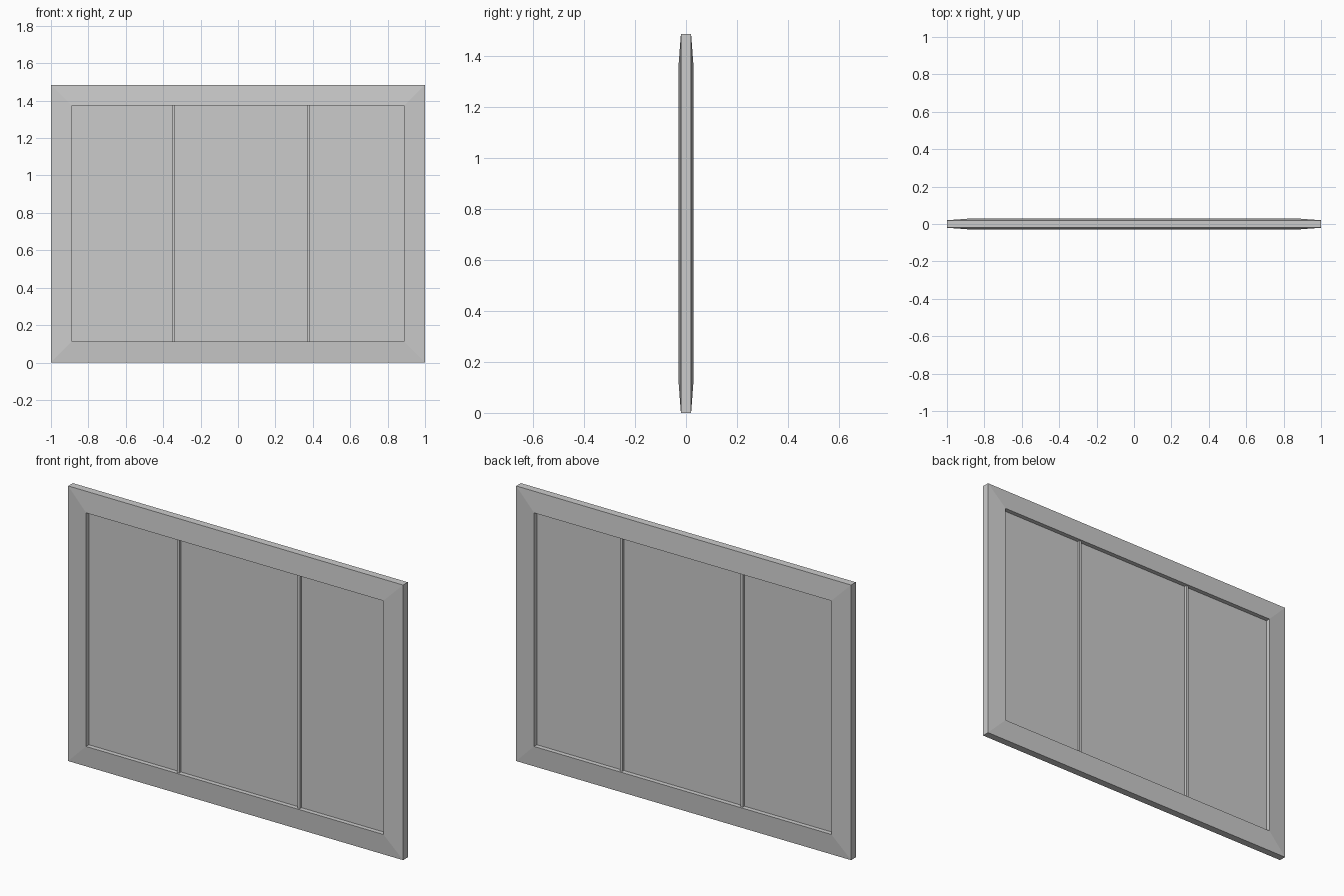
import bpy, bmesh

if "Cube" in bpy.data.objects:
    bpy.data.objects.remove(bpy.data.objects["Cube"])

H = 1.485          # overall height
PANEL_Y = 0.004    # half thickness of the pane


def make_object(name, bm):
    bmesh.ops.recalc_face_normals(bm, faces=bm.faces)
    mesh = bpy.data.meshes.new(name)
    bm.to_mesh(mesh)
    bm.free()
    obj = bpy.data.objects.new(name, mesh)
    bpy.context.collection.objects.link(obj)
    return obj


def box(name, x0, x1, y0, y1, z0, z1):
    bm = bmesh.new()
    bmesh.ops.create_cube(bm, size=1)
    for v in bm.verts:
        v.co.x = (x0 + x1) / 2 + v.co.x * (x1 - x0)
        v.co.y = (y0 + y1) / 2 + v.co.y * (y1 - y0)
        v.co.z = (z0 + z1) / 2 + v.co.z * (z1 - z0)
    return make_object(name, bm)


# Surrounding frame: a mitred profile, thicker at the inner edge
inset = 0.112
profile = [(0, -0.02), (inset, -0.0285), (inset, 0.0285), (0, 0.02)]
bm = bmesh.new()
rings = []
for d, y in profile:
    corners = [(-1 + d, d), (1 - d, d), (1 - d, H - d), (-1 + d, H - d)]
    rings.append([bm.verts.new((x, y, z)) for x, z in corners])
for i in range(4):
    a, b = rings[i], rings[(i + 1) % 4]
    for j in range(4):
        k = (j + 1) % 4
        bm.faces.new((a[j], a[k], b[k], b[j]))
make_object("frame", bm)

# Thin pane filling the opening
box("pane", -1 + inset, 1 - inset, -PANEL_Y, PANEL_Y, inset, H - inset)

# Two slim vertical bars showing on both faces
for side, x in (("left", -0.345), ("right", 0.375)):
    box(side + "_bar", x - 0.007, x + 0.007, -0.018, 0.018, inset, H - inset)
